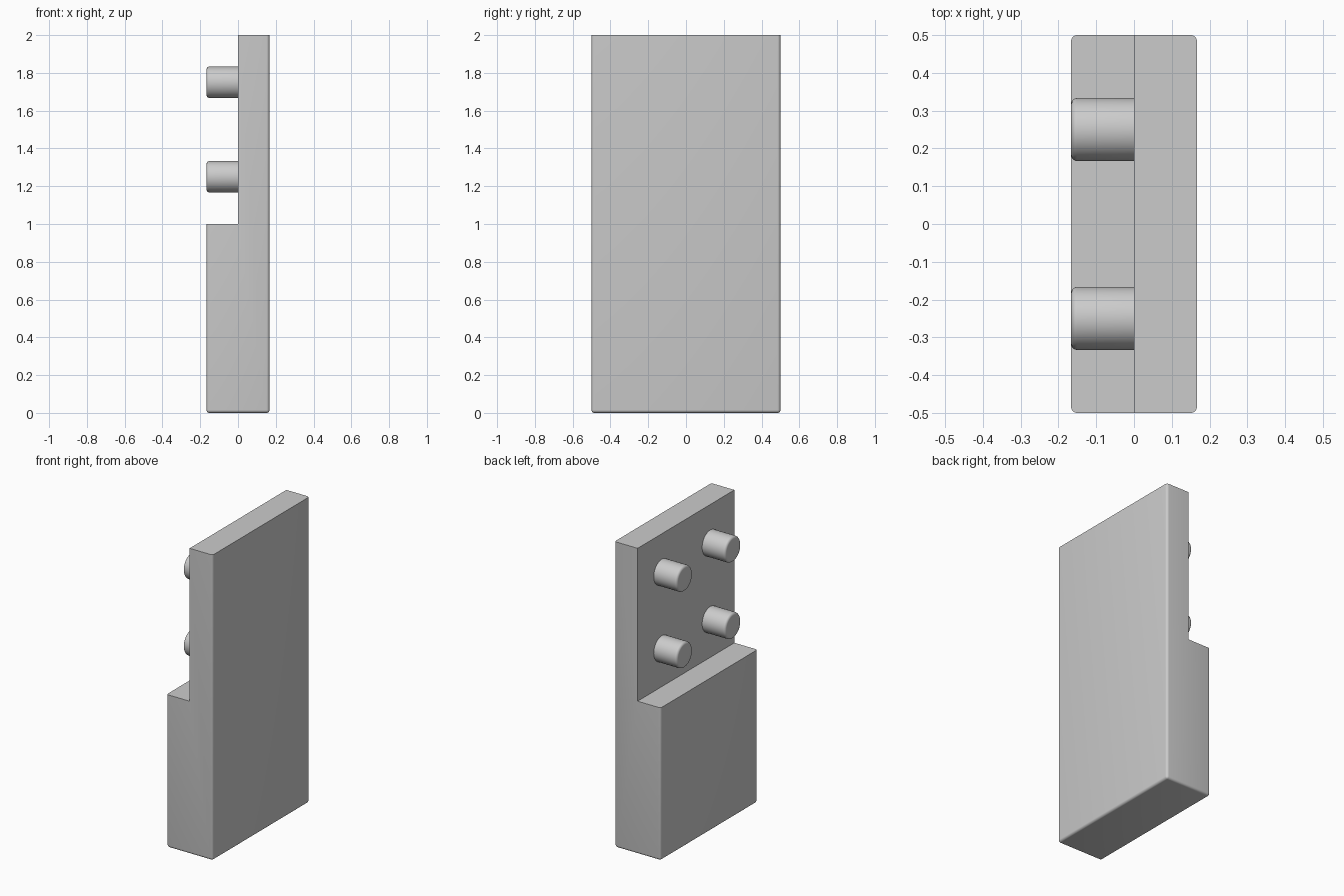
import bpy
import bmesh
from math import radians
from mathutils import Matrix

HALF = 1 / 6      # half thickness of the body
ROUND = 0.016     # edge rounding

cube = bpy.data.objects.get("Cube")
if cube:
    bpy.data.objects.remove(cube, do_unlink=True)

grey = bpy.data.materials.new("light grey")
grey.use_nodes = True
colour = (0.6, 0.6, 0.6, 1)
grey.diffuse_color = colour
grey.node_tree.nodes["Principled BSDF"].inputs["Base Color"].default_value = colour


def finish(bm, name):
    bmesh.ops.recalc_face_normals(bm, faces=bm.faces)
    mesh = bpy.data.meshes.new(name)
    bm.to_mesh(mesh)
    bm.free()
    mesh.materials.append(grey)
    obj = bpy.data.objects.new(name, mesh)
    bpy.context.collection.objects.link(obj)
    bpy.ops.object.select_all(action="DESELECT")
    obj.select_set(True)
    bpy.context.view_layer.objects.active = obj
    bpy.ops.object.shade_smooth_by_angle(angle=radians(35))


def round_edges(bm, edges):
    bmesh.ops.bevel(bm, geom=edges, offset=ROUND, segments=5,
                    profile=0.5, affect="EDGES")


# Stepped body: side profile pushed through the depth
bm = bmesh.new()
profile = [(-HALF, 0), (HALF, 0), (HALF, 2), (0, 2), (0, 1), (-HALF, 1)]
face = bm.faces.new([bm.verts.new((x, -0.5, z)) for x, z in profile])
pushed = bmesh.ops.extrude_face_region(bm, geom=[face])["geom"]
bmesh.ops.translate(bm, vec=(0, 1, 0),
                    verts=[v for v in pushed if isinstance(v, bmesh.types.BMVert)])


def is_rounded(edge):
    a, b = (v.co for v in edge.verts)
    on_base = max(a.z, b.z) < 0.01
    outer_upright = abs(a.z - b.z) > 0.5 and min(abs(a.x), abs(b.x)) > 0.1
    return on_base or outer_upright


# Round the base and the outer uprights, leaving the joint edges crisp
round_edges(bm, [e for e in bm.edges if is_rounded(e)])
finish(bm, "stepped_body")

# Four round pegs on the recessed face, with softened tips
for row, z in (("lower", 1.25), ("upper", 1.75)):
    for side, y in (("front", -0.25), ("back", 0.25)):
        bm = bmesh.new()
        place = Matrix.Translation((-HALF / 2, y, z)) @ Matrix.Rotation(radians(90), 4, "Y")
        bmesh.ops.create_cone(bm, cap_ends=True, segments=48, radius1=HALF / 2,
                              radius2=HALF / 2, depth=HALF, matrix=place)
        round_edges(bm, [e for e in bm.edges
                         if all(v.co.x < -HALF / 2 for v in e.verts)])
        finish(bm, f"{row}_{side}_peg")
